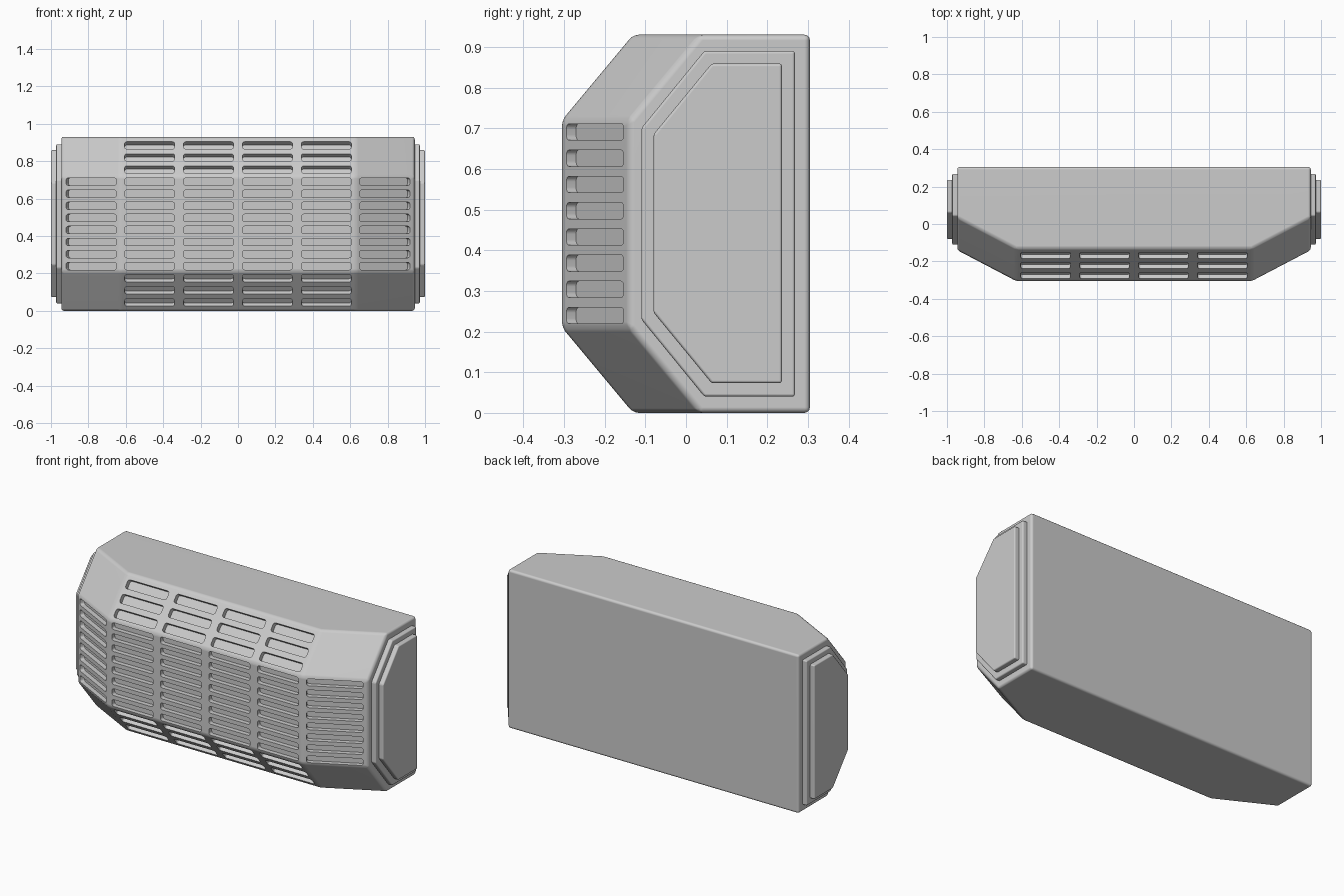
import bpy, bmesh
from math import cos, sin, pi
from mathutils import Vector

if "Cube" in bpy.data.objects:
    bpy.data.objects.remove(bpy.data.objects["Cube"])


def add_object(name, bm):
    mesh = bpy.data.meshes.new(name)
    bmesh.ops.recalc_face_normals(bm, faces=bm.faces)
    bm.to_mesh(mesh)
    bm.free()
    ob = bpy.data.objects.new(name, mesh)
    bpy.context.collection.objects.link(ob)
    return ob


def bevelled_hull(name, points, bevel):
    bm = bmesh.new()
    for p in points:
        bm.verts.new(p)
    bmesh.ops.convex_hull(bm, input=bm.verts[:])
    bmesh.ops.dissolve_limit(bm, angle_limit=0.02, verts=bm.verts[:], edges=bm.edges[:])
    bmesh.ops.bevel(bm, geom=bm.edges[:], offset=bevel, segments=3, profile=0.5,
                    affect='EDGES', clamp_overlap=True)
    return add_object(name, bm)


def finish(ob):
    bpy.ops.object.select_all(action='DESELECT')
    ob.select_set(True)
    bpy.context.view_layer.objects.active = ob
    bpy.ops.object.shade_smooth_by_angle(angle=0.6)
    mod = ob.modifiers.new("weighted_normals", 'WEIGHTED_NORMAL')
    mod.keep_sharp = True


def section(x, front, slope, back, low, high, rise):
    # six-sided profile with chamfered top and bottom front corners
    pts = [(back, low), (back, high), (front + slope, high), (front, high - rise),
           (front, low + rise), (front + slope, low)]
    return [(x, y, z) for y, z in pts]


# Main housing, with its ends swept back
body_points = []
for s in (-1, 1):
    body_points += section(s * 0.63, -0.305, 0.175, 0.305, 0, 0.93, 0.21)
    body_points += section(s * 0.945, -0.14, 0.175, 0.305, 0, 0.93, 0.21)
body = bevelled_hull("housing", body_points, 0.014)

# Rounded slot cutters for the grille
slots = bmesh.new()


def add_slot(centre, u, v, width, height, depth=0.027, radius=0.013):
    u, v = Vector(u).normalized(), Vector(v).normalized()
    n = u.cross(v)
    outline = []
    for k, (sx, sy) in enumerate([(1, 1), (-1, 1), (-1, -1), (1, -1)]):
        for i in range(5):
            a = (k + i / 4) * pi / 2
            outline.append(Vector(centre) + u * (sx * (width / 2 - radius) + radius * cos(a))
                           + v * (sy * (height / 2 - radius) + radius * sin(a)))
    inner = [slots.verts.new(p - n * depth) for p in outline]
    outer = [slots.verts.new(p + n * 0.02) for p in outline]
    slots.faces.new(inner[::-1])
    slots.faces.new(outer)
    for i in range(len(outline)):
        j = (i + 1) % len(outline)
        slots.faces.new((inner[i], inner[j], outer[j], outer[i]))


pitch = 0.0645
for row in range(8):
    z = 0.465 + (row - 3.5) * pitch
    for x in (-0.4725, -0.1575, 0.1575, 0.4725):
        add_slot((x, -0.305, z), (1, 0, 0), (0, 0, 1), 0.267, 0.04)
    for s in (-1, 1):
        y = -0.305 + 0.165 * (0.785 - 0.63) / 0.315
        add_slot((s * 0.785, y, z), (0.315, s * 0.165, 0), (0, 0, 1), 0.304, 0.04)

# Slots on the upper and lower sloping faces
for row in range(3):
    rise = 0.036 + row * pitch
    y = -0.305 + 0.175 * rise / 0.21
    for x in (-0.4725, -0.1575, 0.1575, 0.4725):
        add_slot((x, y, 0.72 + rise), (1, 0, 0), (0, 0.175, 0.21), 0.267, 0.051)
        add_slot((x, y, 0.21 - rise), (1, 0, 0), (0, -0.175, 0.21), 0.267, 0.051)

cutter = add_object("slot_cutter", slots)
cutter.hide_render = True
cut = body.modifiers.new("grille", 'BOOLEAN')
cut.operation = 'DIFFERENCE'
cut.solver = 'EXACT'
cut.object = cutter
bpy.context.view_layer.objects.active = body
body.select_set(True)
bpy.ops.object.modifier_apply(modifier=cut.name)
bpy.data.objects.remove(cutter, do_unlink=True)
finish(body)

# Two stepped plates on each end
for s, side in ((-1, "left"), (1, "right")):
    for name, x0, x1, dims in (
            ("lower_end_plate", 0.93, 0.972, (-0.11, 0.155, 0.268, 0.04, 0.89, 0.19)),
            ("upper_end_plate", 0.955, 1.0, (-0.08, 0.143, 0.236, 0.073, 0.859, 0.174))):
        pts = section(s * x0, *dims) + section(s * x1, *dims)
        finish(bevelled_hull(f"{side}_{name}", pts, 0.007))
